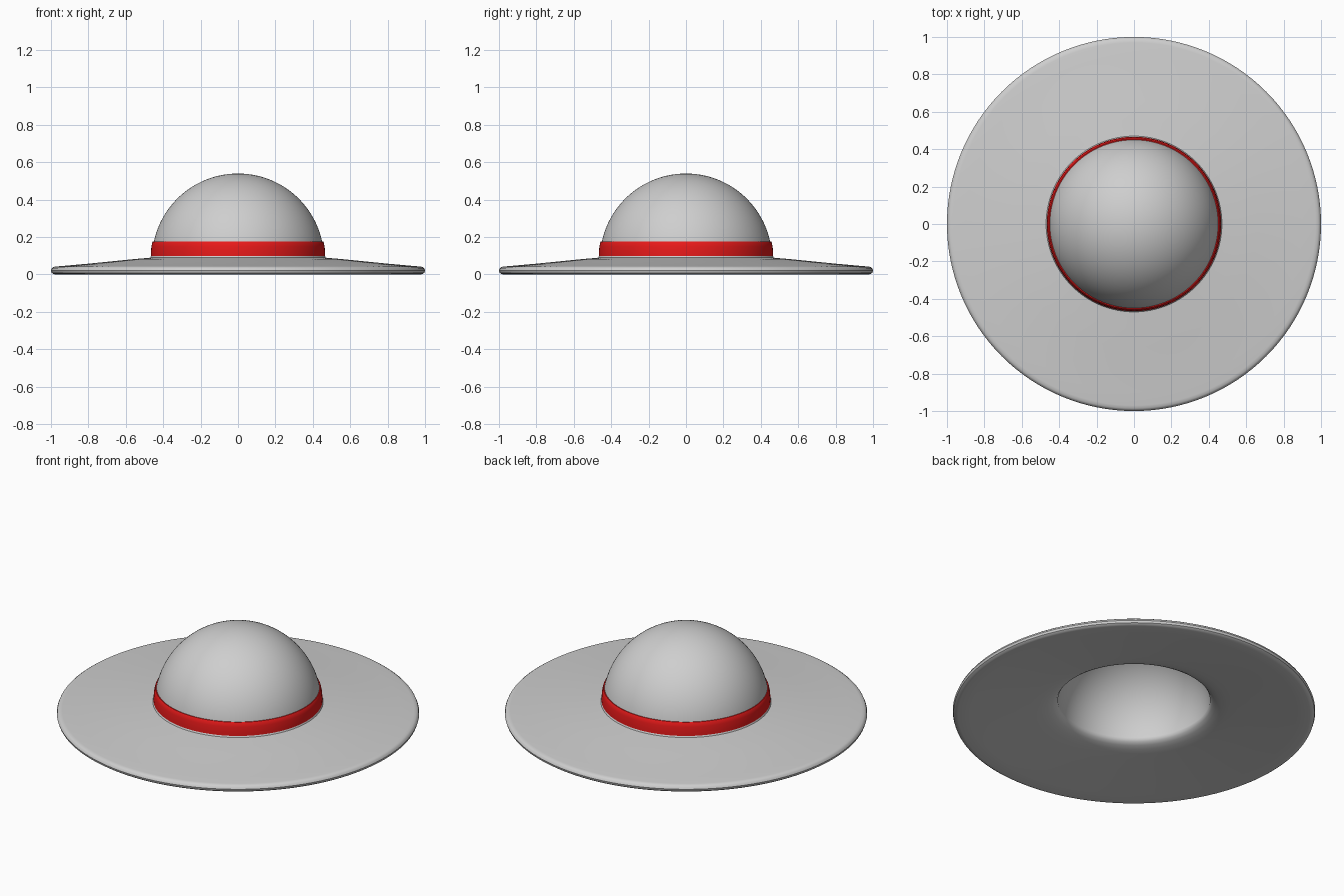
import bpy, bmesh, math

if "Cube" in bpy.data.objects:
    bpy.data.objects.remove(bpy.data.objects["Cube"])


def material(name, rgb):
    m = bpy.data.materials.new(name)
    m.diffuse_color = (*rgb, 1)
    m.use_nodes = True
    m.node_tree.nodes["Principled BSDF"].inputs["Base Color"].default_value = m.diffuse_color
    return m


def lathe(name, profile, mat, closed=False, steps=128):
    """Spin an (r, z) profile around the z axis."""
    bm = bmesh.new()
    vs = [bm.verts.new((r, 0, z)) for r, z in profile]
    pairs = list(zip(vs, vs[1:])) + ([(vs[-1], vs[0])] if closed else [])
    edges = [bm.edges.new(p) for p in pairs]
    bmesh.ops.spin(bm, geom=vs + edges, cent=(0, 0, 0), axis=(0, 0, 1),
                   angle=math.tau, steps=steps, use_duplicate=False)
    bmesh.ops.remove_doubles(bm, verts=bm.verts[:], dist=1e-5)
    bmesh.ops.recalc_face_normals(bm, faces=bm.faces[:])
    me = bpy.data.meshes.new(name)
    bm.to_mesh(me)
    bm.free()
    me.materials.append(mat)
    ob = bpy.data.objects.new(name, me)
    bpy.context.collection.objects.link(ob)
    bpy.ops.object.select_all(action='DESELECT')
    ob.select_set(True)
    bpy.context.view_layer.objects.active = ob
    bpy.ops.object.shade_smooth_by_angle(angle=math.radians(35))
    return ob


def arc(r, cz, a0, a1, n):
    """Points on a circle centred on the axis, angles in degrees."""
    return [(r * math.cos(math.radians(a0 + (a1 - a0) * i / n)),
             cz + r * math.sin(math.radians(a0 + (a1 - a0) * i / n)))
            for i in range(n + 1)]


grey = material("felt grey", (0.62, 0.62, 0.62))
red = material("band red", (0.8, 0.01, 0.01))

# Hat shell: outer dome, sloping brim top, rolled edge, hollow underside
outer = arc(0.46, 0.08, 90, 4, 24)
brim_top = [(0.47, 0.09), (0.50, 0.087), (0.56, 0.082), (0.66, 0.072),
            (0.80, 0.058), (0.90, 0.049), (0.97, 0.043)]
edge = [(0.985, 0.041), (0.995, 0.034), (1.0, 0.022), (0.996, 0.009),
        (0.986, 0.002), (0.97, 0.0)]
brim_under = [(0.90, 0.006), (0.80, 0.016), (0.66, 0.030), (0.57, 0.040),
              (0.52, 0.046), (0.48, 0.053), (0.45, 0.062), (0.43, 0.073),
              (0.42, 0.088)]
inner = arc(0.42, 0.08, 2, 90, 24)
lathe("hat_shell", outer + brim_top + edge + brim_under + inner, grey)

# Ribbon band round the base of the dome
lathe("hat_band", [(0.44, 0.08), (0.466, 0.08), (0.466, 0.115), (0.463, 0.15),
                   (0.458, 0.173), (0.455, 0.176), (0.44, 0.176)], red, closed=True)
